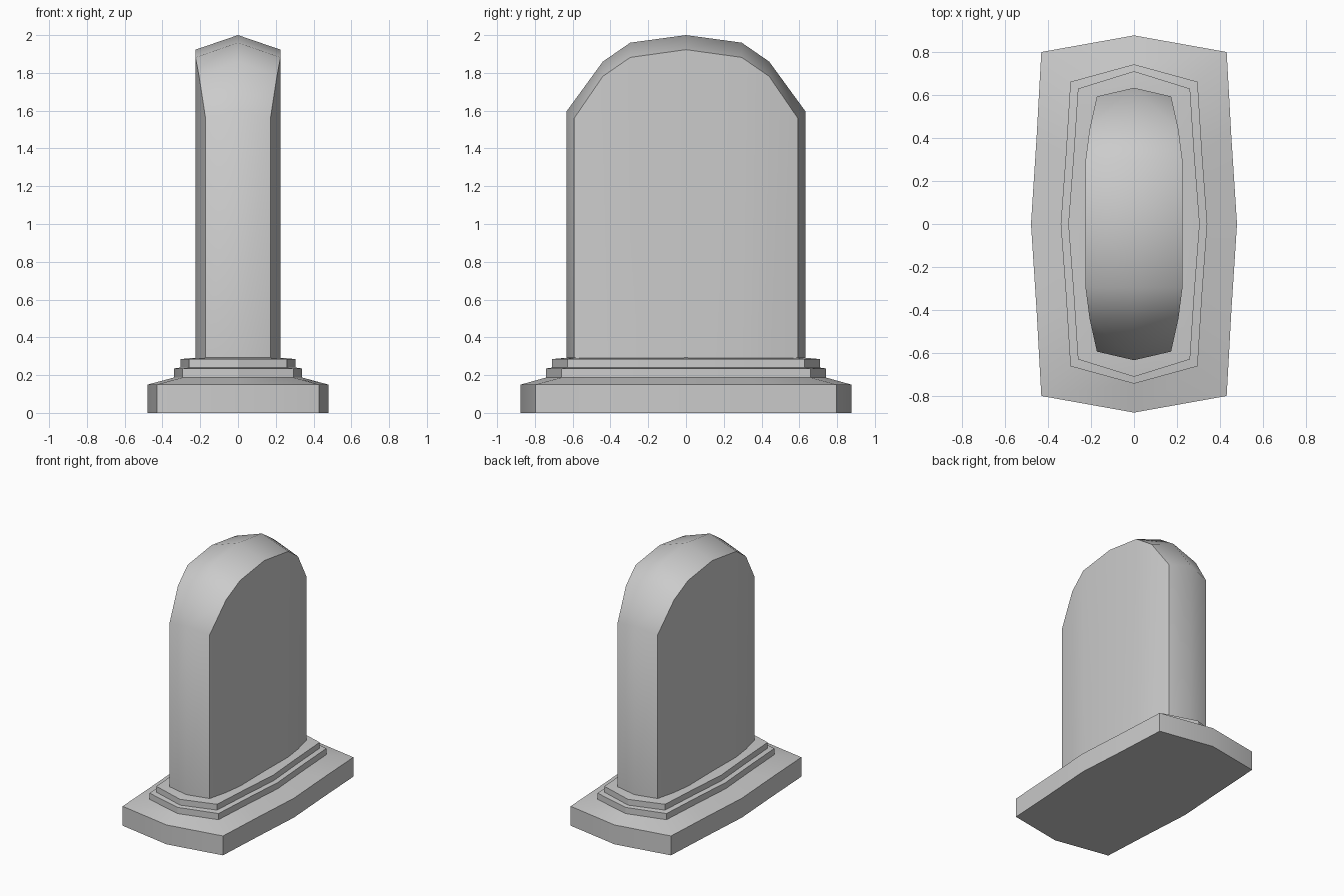
import bpy, bmesh
from math import radians

if "Cube" in bpy.data.objects:
    bpy.data.objects.remove(bpy.data.objects["Cube"])


def full_ring(quarter):
    """Mirror a quarter outline (from the +x middle to the +y end) into a closed ring."""
    half = quarter + [(-x, y, z) for x, y, z in reversed(quarter[:-1])]
    return half + [(x, -y, z) for x, y, z in reversed(half[1:-1])]


def finish(name, bm, angle):
    bmesh.ops.remove_doubles(bm, verts=bm.verts, dist=1e-5)
    bmesh.ops.recalc_face_normals(bm, faces=bm.faces)
    mesh = bpy.data.meshes.new(name)
    bm.to_mesh(mesh)
    bm.free()
    ob = bpy.data.objects.new(name, mesh)
    bpy.context.collection.objects.link(ob)
    bpy.ops.object.select_all(action='DESELECT')
    ob.select_set(True)
    bpy.context.view_layer.objects.active = ob
    bpy.ops.object.shade_smooth_by_angle(angle=radians(angle))


def bridge(bm, rings):
    """Join successive vertex rings with quads and close the bottom."""
    for a, b in zip(rings, rings[1:]):
        n = len(a)
        for i in range(n):
            j = (i + 1) % n
            bm.faces.new((a[i], a[j], b[j], b[i]))
    bm.faces.new(rings[0][::-1])


def add_ring(bm, quarter):
    return [bm.verts.new(p) for p in full_ring(quarter)]


# Stepped plinth: (middle half width, corner x, corner y, end y, height)
levels = [
    (0.478, 0.430, 0.798, 0.875, 0.00),
    (0.478, 0.430, 0.798, 0.875, 0.15),
    (0.340, 0.295, 0.660, 0.741, 0.187),
    (0.340, 0.295, 0.660, 0.741, 0.235),
    (0.305, 0.260, 0.628, 0.709, 0.24),
    (0.305, 0.260, 0.628, 0.709, 0.285),
    (0.225, 0.172, 0.592, 0.632, 0.292),
]
bm = bmesh.new()
rings = []
for mid, cx, cy, end, z in levels:
    bend = cx + (mid - cx) * 0.46
    rings.append(add_ring(bm, [(mid, 0, z), (bend, cy / 2, z), (cx, cy, z), (0, end, z)]))
bridge(bm, rings)
bm.faces.new(rings[-1])
finish("stepped_plinth", bm, 30)

# Upright slab with arched shoulders: (x, y, shoulder height)
shoulder = [(0.225, 0, 1.923), (0.225, 0.295, 1.882), (0.206, 0.44, 1.782),
            (0.172, 0.592, 1.56), (0, 0.632, 1.597)]
# Crown ridge: (y, height)
ridge = [(0, 2.0), (0.295, 1.96), (0.44, 1.86), (0.632, 1.597)]
bm = bmesh.new()
foot = add_ring(bm, [(x, y, 0.28) for x, y, z in shoulder])
top = add_ring(bm, shoulder)
bridge(bm, [foot, top])

# Crown: pitched strips from each shoulder up to the ridge
for sx in (-1, 1):
    for sy in (-1, 1):
        for i in range(3):
            a, b = shoulder[i], shoulder[i + 1]
            (y0, z0), (y1, z1) = ridge[i], ridge[i + 1]
            pts = [(sx * a[0], sy * a[1], a[2]), (sx * b[0], sy * b[1], b[2]),
                   (0, sy * y1, z1), (0, sy * y0, z0)]
            bm.faces.new([bm.verts.new(p) for p in pts])
finish("headstone_slab", bm, 38)
